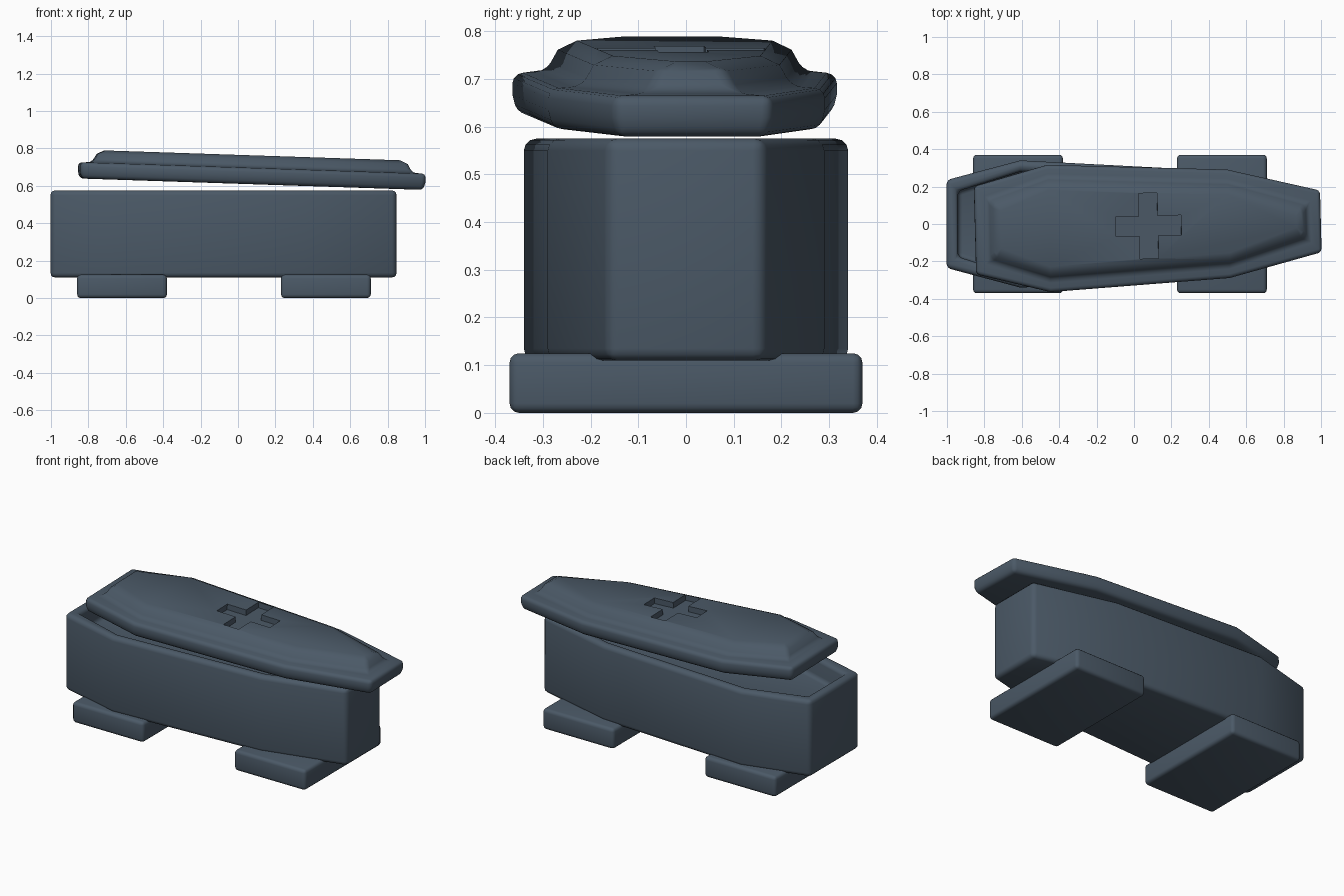
import bpy, bmesh, math
from mathutils import Matrix

if "Cube" in bpy.data.objects:
    bpy.data.objects.remove(bpy.data.objects["Cube"])

slate = bpy.data.materials.new("dark slate")
slate.use_nodes = True
COLOUR = (0.07, 0.10, 0.135, 1)
slate.diffuse_color = COLOUR
slate.node_tree.nodes["Principled BSDF"].inputs["Base Color"].default_value = COLOUR

# Half outline of the coffin: position along x and half width
HALF = [(-0.925, 0.235), (-0.53, 0.34), (0.43, 0.29), (0.925, 0.165)]


def outline(inset):
    half = [(x - math.copysign(inset, x) * (abs(x) > 0.9), w - inset) for x, w in HALF]
    return [(x, -w) for x, w in half] + [(x, w) for x, w in reversed(half)]


def finish(bm, name):
    bmesh.ops.recalc_face_normals(bm, faces=bm.faces)
    mesh = bpy.data.meshes.new(name)
    bm.to_mesh(mesh)
    bm.free()
    mesh.materials.append(slate)
    ob = bpy.data.objects.new(name, mesh)
    bpy.context.collection.objects.link(ob)
    return ob


def stacked(name, rings):
    """Join (inset, height) coffin outlines into a closed solid."""
    bm = bmesh.new()
    loops = [[bm.verts.new((x, y, z)) for x, y in outline(d)] for d, z in rings]
    n = len(loops[0])
    for low, high in zip(loops, loops[1:]):
        for i in range(n):
            j = (i + 1) % n
            bm.faces.new((low[i], low[j], high[j], high[i]))
    bm.faces.new(loops[0])
    bm.faces.new(loops[-1])
    return finish(bm, name)


def box(name, centre, size):
    bm = bmesh.new()
    bmesh.ops.create_cube(bm, size=1, matrix=Matrix.Translation(centre) @ Matrix.Diagonal((*size, 1)))
    return finish(bm, name)


def apply_modifier(ob, kind, **settings):
    mod = ob.modifiers.new(kind.title(), kind)
    for key, value in settings.items():
        setattr(mod, key, value)
    bpy.context.view_layer.objects.active = ob
    bpy.ops.object.modifier_apply(modifier=mod.name)


def soften(ob, width, segments=3):
    apply_modifier(ob, "BEVEL", width=width, segments=segments,
                   limit_method="ANGLE", angle_limit=math.radians(40))


def smooth(ob):
    bpy.ops.object.select_all(action="DESELECT")
    ob.select_set(True)
    bpy.context.view_layer.objects.active = ob
    bpy.ops.object.shade_smooth_by_angle(angle=math.radians(40))


# Coffin body with a sunken inside
body = stacked("coffin_body", [(0, 0.11), (0, 0.575), (0.06, 0.575), (0.06, 0.45)])
body.location.x = -0.0775
soften(body, 0.025)
smooth(body)

# Lid with a raised panel
lid = stacked("coffin_lid", [(0.01, 0), (0, 0.04), (0, 0.085), (0.07, 0.09),
                             (0.095, 0.135), (0.135, 0.154)])
soften(lid, 0.02)

# Cross sunk into the panel
for name, size in (("cross_long", (0.10, 0.35, 0.07)), ("cross_short", (0.35, 0.105, 0.07))):
    cutter = box(name, (0, 0, 0.155), size)
    cutter.hide_render = True
    apply_modifier(lid, "BOOLEAN", object=cutter, operation="DIFFERENCE", solver="EXACT")
    bpy.data.objects.remove(cutter)
smooth(lid)

# Lid slid towards the foot, slightly turned and tilted
lid.matrix_world = (Matrix.Translation((0.0725, -0.01, 0.609))
                    @ Matrix.Rotation(math.radians(1.5), 4, "Z")
                    @ Matrix.Rotation(math.radians(1.9), 4, "Y"))

# Support slabs under head and foot
for name, x in (("head_support", -0.62), ("foot_support", 0.47)):
    slab = box(name, (x, 0, 0.0625), (0.48, 0.74, 0.125))
    soften(slab, 0.02)
    smooth(slab)
